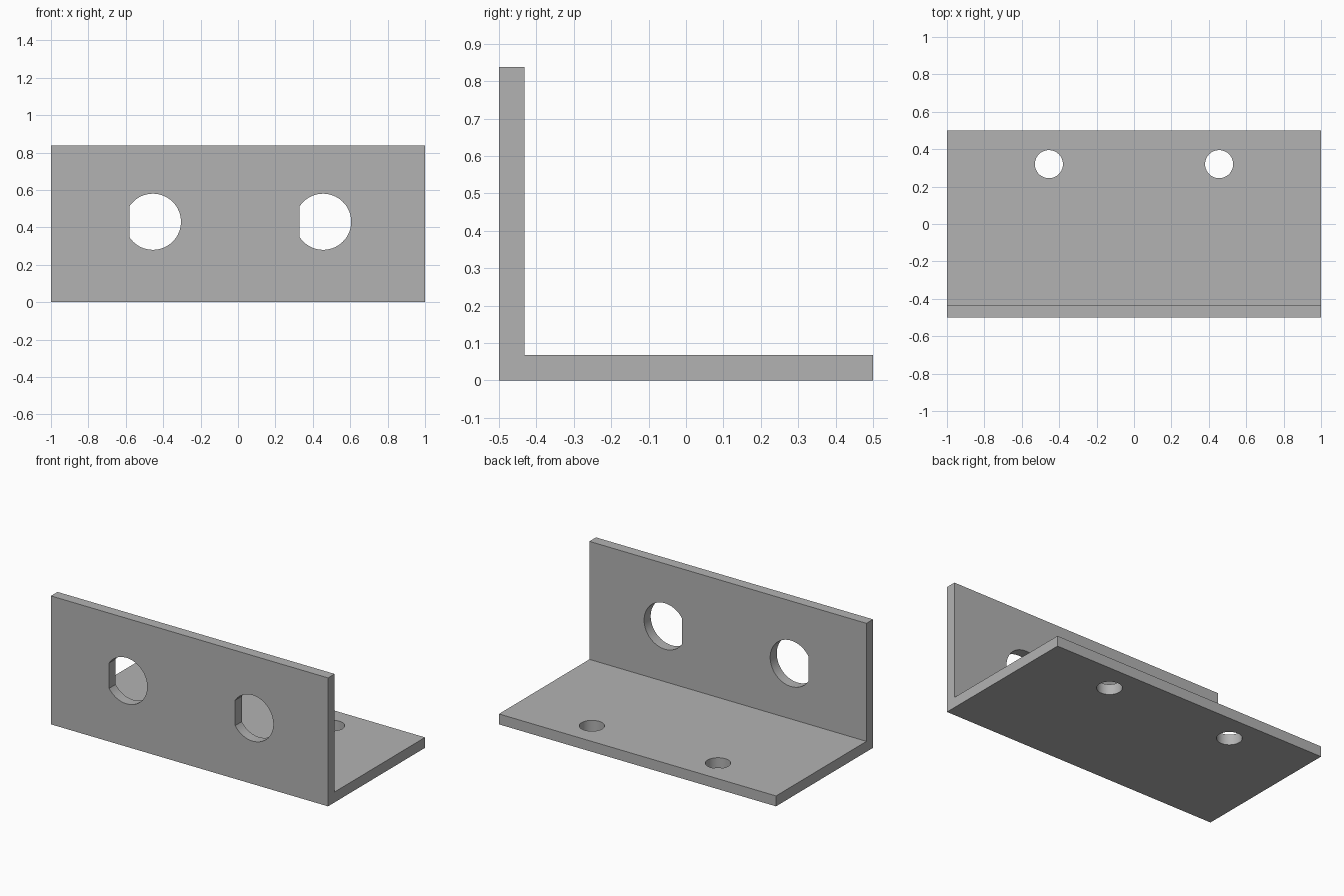
import bpy
import bmesh
import math
from mathutils import Matrix

cube = bpy.data.objects.get("Cube")
if cube:
    bpy.data.objects.remove(cube, do_unlink=True)

DEPTH, HEIGHT, THICK = 1.0, 0.838, 0.068
HOLE_X = 0.455

grey = bpy.data.materials.new("plain_grey")
grey.use_nodes = True
grey.diffuse_color = (0.45, 0.45, 0.45, 1)
grey.node_tree.nodes["Principled BSDF"].inputs["Base Color"].default_value = grey.diffuse_color


def prism(name, outline, length, matrix):
    """Extrude a flat outline, centred along its local z, then place it."""
    bm = bmesh.new()
    face = bm.faces.new([bm.verts.new((u, v, -length / 2)) for u, v in outline])
    new = bmesh.ops.extrude_face_region(bm, geom=[face])["geom"]
    bmesh.ops.translate(bm, vec=(0, 0, length),
                        verts=[g for g in new if isinstance(g, bmesh.types.BMVert)])
    bm.transform(matrix)
    bmesh.ops.recalc_face_normals(bm, faces=bm.faces)
    mesh = bpy.data.meshes.new(name)
    bm.to_mesh(mesh)
    bm.free()
    mesh.materials.append(grey)
    obj = bpy.data.objects.new(name, mesh)
    bpy.context.collection.objects.link(obj)
    return obj


def arc(radius, start=0.0, end=2 * math.pi, steps=64):
    return [(radius * math.cos(start + (end - start) * i / steps),
             radius * math.sin(start + (end - start) * i / steps))
            for i in range(steps + 1)]


# L-shaped plate, its profile lying in the y-z plane
front, back = -DEPTH / 2, DEPTH / 2
profile = [(front, 0), (back, 0), (back, THICK), (front + THICK, THICK),
           (front + THICK, HEIGHT), (front, HEIGHT)]
along_x = Matrix(((0, 0, 1, 0), (1, 0, 0, 0), (0, 1, 0, 0), (0, 0, 0, 1)))
bracket = prism("angle_bracket", profile, 2.0, along_x)

# Large holes with a flat on the -x side, and small round holes
flat = math.pi - math.acos(0.125 / 0.15)
d_shape = arc(0.15, -flat, flat)
round_shape = arc(0.075)[:-1]
along_y = Matrix.Rotation(math.pi / 2, 4, "X")
cutters = []
for x in (-HOLE_X, HOLE_X):
    upright = Matrix.Translation((x, front + THICK / 2, 0.43)) @ along_y
    base = Matrix.Translation((x, 0.32, THICK / 2))
    cutters.append(prism("flat_sided_hole_cutter", d_shape, 0.2, upright))
    cutters.append(prism("round_hole_cutter", round_shape, 0.2, base))

bpy.ops.object.select_all(action="DESELECT")
bpy.context.view_layer.objects.active = bracket
bracket.select_set(True)
for cutter in cutters:
    cutter.hide_render = True
    cut = bracket.modifiers.new("hole", "BOOLEAN")
    cut.operation, cut.solver, cut.object = "DIFFERENCE", "EXACT", cutter
    bpy.ops.object.modifier_apply(modifier=cut.name)
    bpy.data.objects.remove(cutter, do_unlink=True)

# Smooth hole walls, crisp plate edges
bpy.ops.object.shade_smooth_by_angle(angle=math.radians(30))
